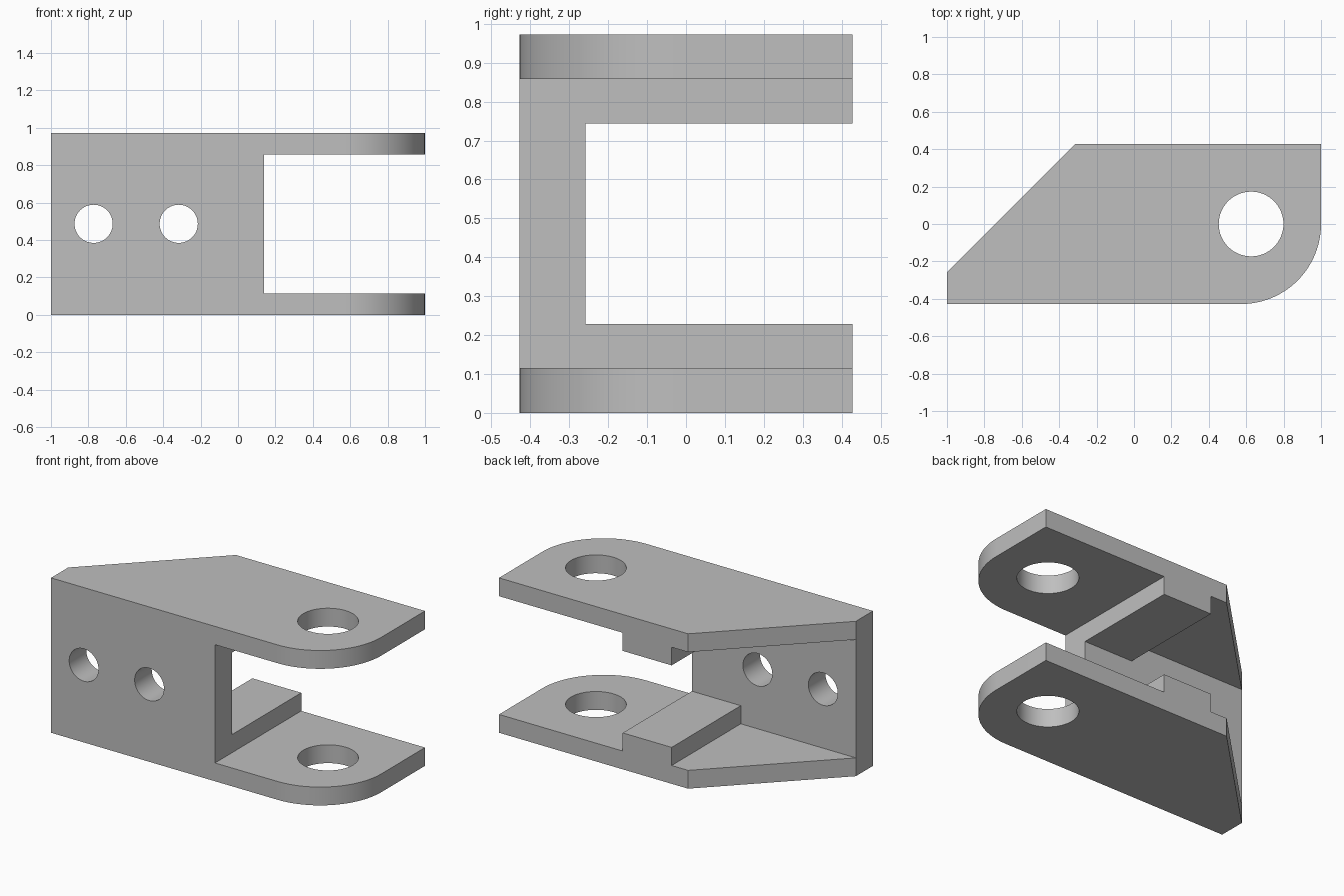
import bpy, bmesh, math

if "Cube" in bpy.data.objects:
    bpy.data.objects.remove(bpy.data.objects["Cube"], do_unlink=True)

LENGTH, HALF_W, HEIGHT = 1.0, 0.428, 0.973   # half length, half width, height
PLATE, PAD = 0.115, 0.229                    # heights of flange and thickened pad
WALL_Y, OPEN_X, PAD_X = -0.258, 0.14, -0.2   # wall back, jaw opening, pad end

grey = bpy.data.materials.new("plain grey")
grey.use_nodes = True
colour = (0.52, 0.52, 0.52, 1)
grey.diffuse_color = colour
grey.node_tree.nodes["Principled BSDF"].inputs["Base Color"].default_value = colour


def prism(name, outline, z0, z1):
    """Extrude a flat outline from z0 to z1."""
    bm = bmesh.new()
    face = bm.faces.new([bm.verts.new((x, y, z0)) for x, y in outline])
    top = bmesh.ops.extrude_face_region(bm, geom=[face])["geom"]
    moved = [v for v in top if isinstance(v, bmesh.types.BMVert)]
    bmesh.ops.translate(bm, verts=moved, vec=(0, 0, z1 - z0))
    bmesh.ops.recalc_face_normals(bm, faces=bm.faces)
    mesh = bpy.data.meshes.new(name)
    bm.to_mesh(mesh)
    bm.free()
    mesh.materials.append(grey)
    obj = bpy.data.objects.new(name, mesh)
    bpy.context.collection.objects.link(obj)
    return obj


def box(name, x0, x1, y0, y1, z0, z1):
    return prism(name, [(x0, y0), (x1, y0), (x1, y1), (x0, y1)], z0, z1)


def drill(name, location, radius, depth, tilt=0):
    bpy.ops.mesh.primitive_cylinder_add(vertices=64, radius=radius, depth=depth,
                                        location=location, rotation=(tilt, 0, 0))
    obj = bpy.context.object
    obj.name = name
    obj.data.materials.append(grey)
    return obj


def cut(target, cutter):
    mod = target.modifiers.new("cut", "BOOLEAN")
    mod.operation, mod.solver, mod.object = "DIFFERENCE", "EXACT", cutter
    cutter.hide_render = True
    bpy.context.view_layer.objects.active = target
    bpy.ops.object.modifier_apply(modifier=mod.name)
    bpy.data.objects.remove(cutter, do_unlink=True)


# Bracket block: slanted back corner, rounded front corner
steps = 24
arc = [(LENGTH - HALF_W + HALF_W * math.sin(a), -HALF_W * math.cos(a))
       for a in (math.pi / 2 * i / steps for i in range(steps + 1))]
slant_x = -LENGTH + HALF_W - WALL_Y
outline = [(-LENGTH, -HALF_W)] + arc + [(LENGTH, HALF_W), (slant_x, HALF_W), (-LENGTH, WALL_Y)]
bracket = prism("clevis_bracket", outline, 0, HEIGHT)

# Jaw opening, channel behind the wall, and clearance beside the pads
cut(bracket, box("jaw_cutter", OPEN_X, 2, -1, 1, PLATE, HEIGHT - PLATE))
cut(bracket, box("channel_cutter", -2, 2, WALL_Y, 1, PAD, HEIGHT - PAD))
cut(bracket, box("clearance_cutter", -2, PAD_X, WALL_Y, 1, PLATE, HEIGHT - PLATE))

# Pin hole through both flanges, bolt holes through the wall
cut(bracket, drill("pin_cutter", (0.626, 0, HEIGHT / 2), 0.173, 2))
for x in (-0.772, -0.317):
    cut(bracket, drill("bolt_cutter", (x, -HALF_W, HEIGHT / 2), 0.102, 0.6, math.pi / 2))

# Smooth the curved walls, keep edges sharp
bpy.ops.object.select_all(action="DESELECT")
bracket.select_set(True)
bpy.context.view_layer.objects.active = bracket
bpy.ops.object.shade_smooth_by_angle(angle=math.radians(30))
